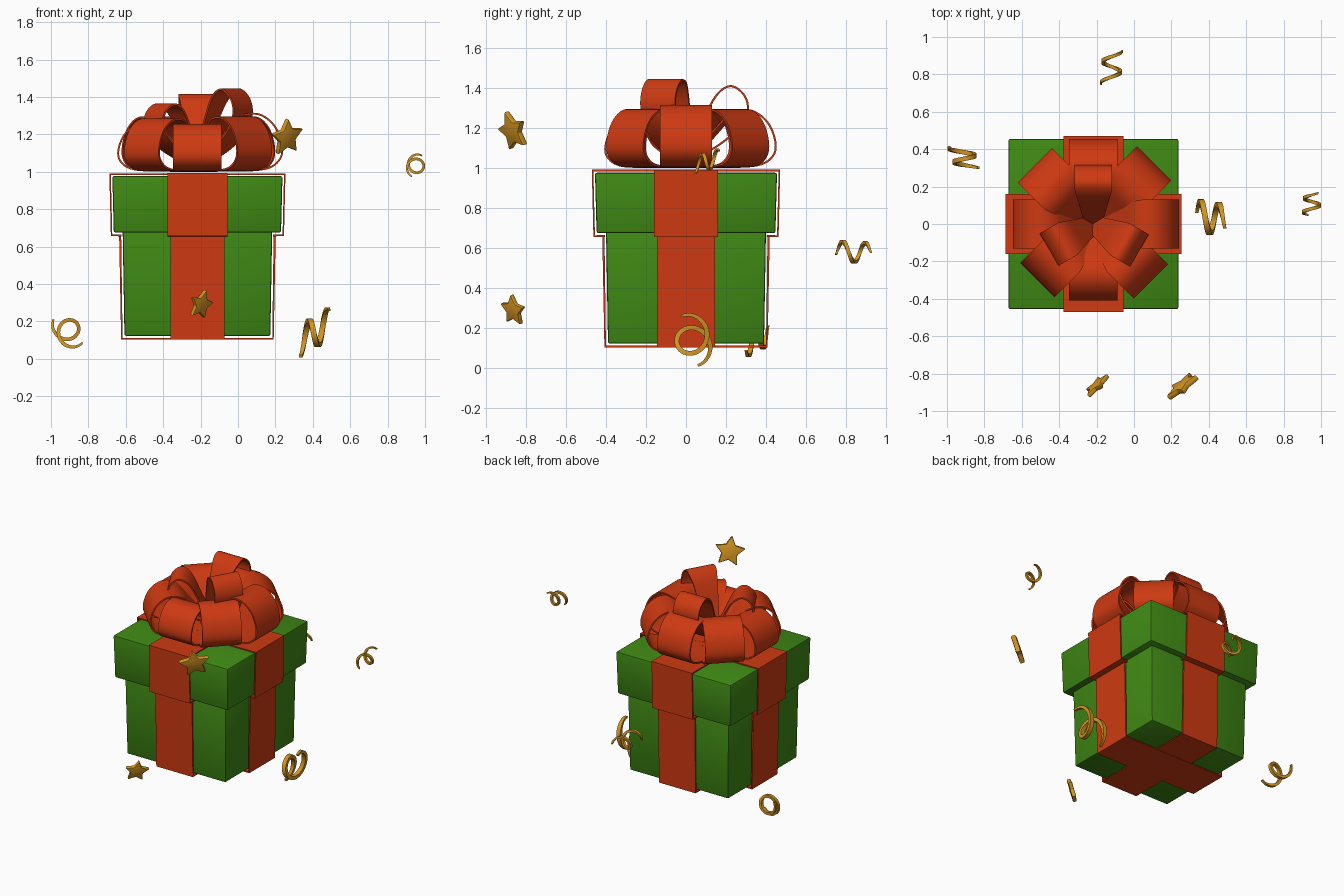
import bpy, bmesh, math
from mathutils import Vector, Matrix

if "Cube" in bpy.data.objects:
    bpy.data.objects.remove(bpy.data.objects["Cube"])

CX = -0.217  # gift centre in x


def mat(name, col):
    m = bpy.data.materials.new(name)
    m.diffuse_color = (*col, 1)
    m.use_nodes = True
    m.node_tree.nodes["Principled BSDF"].inputs["Base Color"].default_value = m.diffuse_color
    return m


GREEN = mat("green paper", (0.05, 0.25, 0.007))
RED = mat("red ribbon", (0.62, 0.042, 0.006))
GOLD = mat("gold", (0.66, 0.30, 0.016))


def finish(name, bm, material, solid=0, bevel=0, angle=35):
    bmesh.ops.recalc_face_normals(bm, faces=bm.faces)
    me = bpy.data.meshes.new(name)
    bm.to_mesh(me)
    bm.free()
    me.materials.append(material)
    ob = bpy.data.objects.new(name, me)
    bpy.context.collection.objects.link(ob)
    bpy.ops.object.select_all(action='DESELECT')
    ob.select_set(True)
    bpy.context.view_layer.objects.active = ob
    if solid:
        m = ob.modifiers.new("solid", 'SOLIDIFY')
        m.thickness, m.offset = solid, 0
        bpy.ops.object.modifier_apply(modifier=m.name)
    if bevel:
        m = ob.modifiers.new("bevel", 'BEVEL')
        m.width, m.segments = bevel, 2
        bpy.ops.object.modifier_apply(modifier=m.name)
    bpy.ops.object.shade_smooth_by_angle(angle=math.radians(angle))
    return ob


def box(name, z0, z1, h0, h1):
    # box whose half width goes from h0 (bottom) to h1 (top)
    bm = bmesh.new()
    bmesh.ops.create_cube(bm, size=2)
    for v in bm.verts:
        h = h1 if v.co.z > 0 else h0
        v.co = (CX + v.co.x * h, v.co.y * h, z1 if v.co.z > 0 else z0)
    return finish(name, bm, GREEN, bevel=0.01)


def strip(name, path, widths, angle, thick):
    # ribbon following (r, z) points, turned about the gift's vertical axis
    bm = bmesh.new()
    rot = Matrix.Rotation(math.radians(angle), 3, 'Z')
    rows = []
    for (r, z), w in zip(path, widths):
        rows.append([bm.verts.new(rot @ Vector((r, s * w / 2, z)) + Vector((CX, 0, 0)))
                     for s in (-1, 0, 1)])
    for a, b in zip(rows, rows[1:]):
        for i in range(2):
            bm.faces.new((a[i], a[i + 1], b[i + 1], b[i]))
    return finish(name, bm, RED, solid=thick)


def spline(pts, n=6):
    # Catmull-Rom sampling
    p = [Vector(q) for q in [pts[0]] + pts + [pts[-1]]]
    out = []
    for i in range(1, len(p) - 2):
        a, b, c, d = p[i - 1:i + 3]
        for k in range(n):
            t = k / n
            out.append(0.5 * (2 * b + (c - a) * t + (2 * a - 5 * b + 4 * c - d) * t * t
                              + (3 * b - a - 3 * c + d) * t ** 3))
    return out + [p[-1]]


# box and lid
box("box_body", 0.122, 0.70, 0.39, 0.40)
box("box_lid", 0.675, 0.977, 0.447, 0.455)

# ribbons around body and lid, one each way
for label, ang, dz in (("x", 0, 0), ("y", 90, 0.002)):
    body = [(-0.413, 0.66), (-0.404, 0.106 + dz), (0.404, 0.106 + dz), (0.413, 0.66)]
    strip("body_ribbon_" + label, body, [0.29] * 4, ang, 0.011)
    lid = [(-0.405, 0.66), (-0.459, 0.66), (-0.467, 0.986 + dz),
           (0.467, 0.986 + dz), (0.459, 0.66), (0.405, 0.66)]
    strip("lid_ribbon_" + label, lid, [0.32] * 6, ang, 0.011)

# lower bow loops: direction, reach, top height
LOW = [(0, 0.455, 1.31), (45, 0.455, 1.29), (90, 0.45, 1.29), (135, 0.44, 1.29),
       (180, 0.425, 1.26), (225, 0.42, 1.28), (270, 0.405, 1.25), (315, 0.43, 1.29)]
low_shape = [(0, 0.02), (0.4, 0.02), (0.8, 0.05), (0.97, 0.22), (0.99, 0.48),
             (0.9, 0.8), (0.72, 0.99), (0.5, 0.94), (0.28, 0.6), (0, 0.15)]
for i, (ang, reach, top) in enumerate(LOW):
    path = spline([(r * reach, 1.0 + h * (top - 1.0)) for r, h in low_shape])
    widths = [0.11 + 0.15 * min(1, max(0, p[0]) / reach / 0.55) for p in path]
    strip("bow_lower_loop_%d" % (i + 1), path, widths, ang, 0.01)

# upper bow loops
up_shape = [(0, 0.05), (0.4, 0.18), (0.8, 0.42), (0.99, 0.67), (0.94, 0.88),
            (0.72, 1.0), (0.48, 0.87), (0.24, 0.5), (0, 0.1)]
for i, (ang, reach, top) in enumerate([(90, 0.31, 1.41), (210, 0.27, 1.36), (330, 0.28, 1.44)]):
    path = spline([(r * reach, 1.02 + h * (top - 1.02)) for r, h in up_shape])
    widths = [0.09 + 0.11 * min(1, max(0, p[0]) / reach / 0.6) for p in path]
    strip("bow_upper_loop_%d" % (i + 1), path, widths, ang, 0.01)


# gold stars
def star(name, centre, radius, normal, roll):
    bm = bmesh.new()
    vs = []
    for k in range(10):
        r = radius * (1 if k % 2 == 0 else 0.52)
        a = math.radians(90 + roll + 36 * k)
        vs.append(bm.verts.new((r * math.cos(a), r * math.sin(a), 0)))
    bm.faces.new(vs)
    n = Vector(normal).normalized()
    right = Vector((0, 0, 1)).cross(n).normalized()
    up = n.cross(right)
    basis = Matrix((right, up, n)).transposed().to_4x4()
    bmesh.ops.transform(bm, matrix=Matrix.Translation(centre) @ basis, verts=bm.verts)
    finish(name, bm, GOLD, solid=radius * 0.32, bevel=radius * 0.07)


star("star_high", (0.26, -0.865, 1.185), 0.105, (0.6, -0.75, -0.27), 10)
star("star_low", (-0.198, -0.863, 0.29), 0.083, (0.68, -0.7, -0.27), -8)


# curled gold streamers: helix in the plane e1/e2 while drifting from c0 to c1
def streamer(name, c0, c1, e1, a0, a1, radius, width):
    bm = bmesh.new()
    c0, c1, e1, e2 = Vector(c0), Vector(c1), Vector(e1), Vector((0, 0, 1))
    axis = e1.cross(e2)
    rings, n = [], 48
    for k in range(n + 1):
        t = k / n
        a = math.radians(a0 + (a1 - a0) * t)
        rad = e1 * math.cos(a) + e2 * math.sin(a)
        p = c0.lerp(c1, t) + rad * radius
        w = width * (0.55 + 0.45 * min(1, 6 * t, 6 * (1 - t))) / 2
        rings.append([bm.verts.new(p + rad * w * i * 0.8 + axis * w * j)
                      for i, j in ((-1, -1), (1, -1), (1, 1), (-1, 1))])
    for a, b in zip(rings, rings[1:]):
        for i in range(4):
            j = (i + 1) % 4
            bm.faces.new((a[i], a[j], b[j], b[i]))
    bm.faces.new(rings[0])
    bm.faces.new(rings[-1])
    finish(name, bm, GOLD, angle=40)


X, Y = (1, 0, 0), (0, 1, 0)
streamer("streamer_right", (0.485, 0.02, 0.192), (0.335, 0.045, 0.092), Y, 120, -440, 0.08, 0.03)
streamer("streamer_far_right", (0.957, 0.165, 1.052), (0.945, 0.048, 1.015), X, 50, 610, 0.043, 0.018)
streamer("streamer_back", (-0.112, 0.925, 0.575), (-0.128, 0.75, 0.585), X, 0, 560, 0.05, 0.02)
streamer("streamer_left", (-0.932, 0.41, 0.18), (-0.885, 0.30, 0.118), X, 150, 690, 0.062, 0.024)
